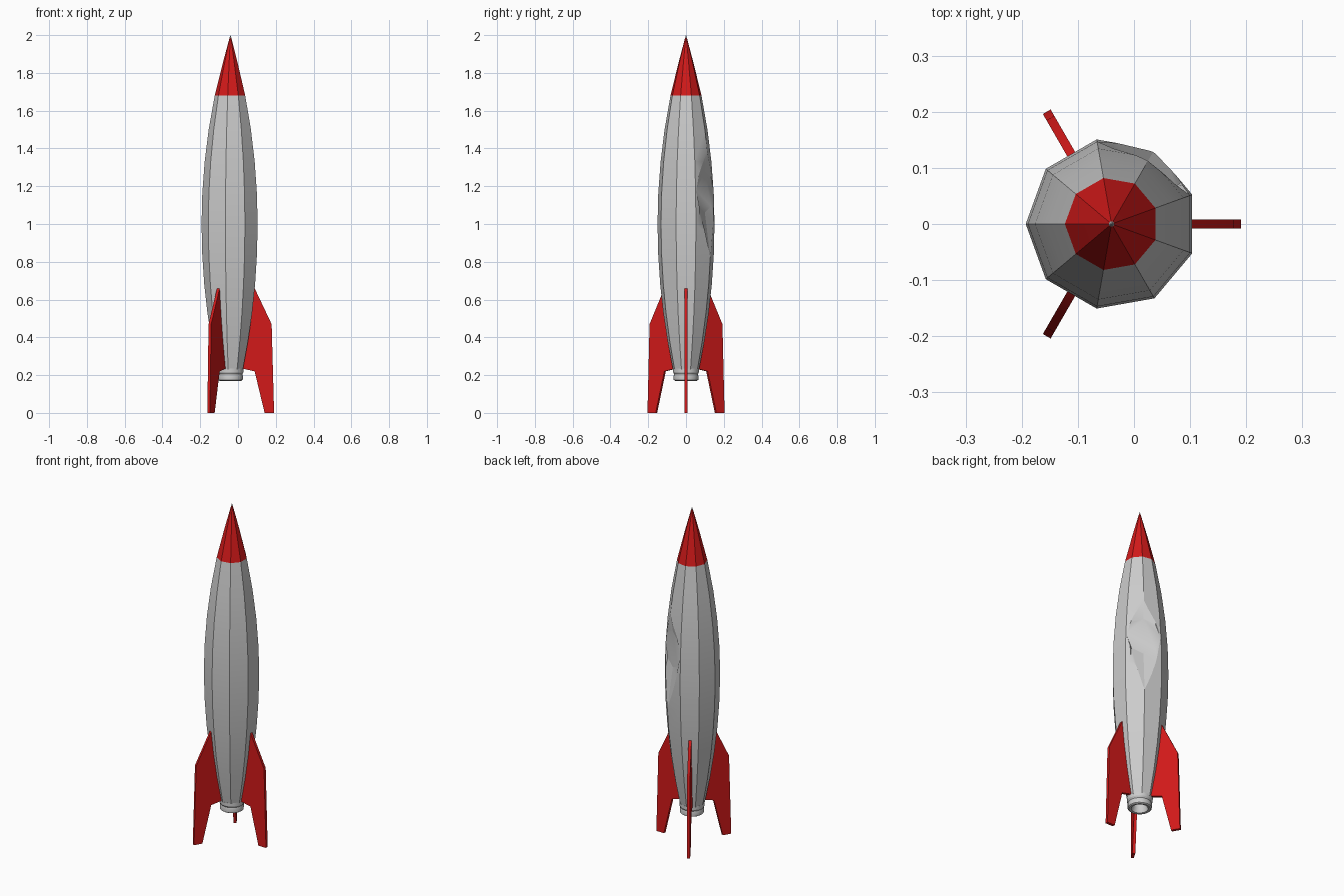
import bpy, bmesh, math
from mathutils import Matrix, Vector

if "Cube" in bpy.data.objects:
    bpy.data.objects.remove(bpy.data.objects["Cube"])

AXIS_X = -0.04          # hull axis is offset so the fins centre the model
SIDES = 9

red = bpy.data.materials.new("red_paint")
red.diffuse_color = (0.65, 0.01, 0.01, 1)
red.use_nodes = True
red.node_tree.nodes["Principled BSDF"].inputs["Base Color"].default_value = red.diffuse_color


def finish(name, bm, mat=None, smooth=True):
    bmesh.ops.remove_doubles(bm, verts=bm.verts, dist=1e-5)
    bmesh.ops.recalc_face_normals(bm, faces=bm.faces)
    me = bpy.data.meshes.new(name)
    bm.to_mesh(me)
    bm.free()
    ob = bpy.data.objects.new(name, me)
    bpy.context.collection.objects.link(ob)
    if mat:
        me.materials.append(mat)
    if smooth:
        smooth_by_angle(ob)
    return ob


def smooth_by_angle(ob):
    bpy.ops.object.select_all(action='DESELECT')
    ob.select_set(True)
    bpy.context.view_layer.objects.active = ob
    bpy.ops.object.shade_smooth_by_angle(angle=math.radians(30))


def lathe(name, profile, sides, mat=None, caps=True, closed=False):
    """Faceted solid from (radius, z) rings; one vertex points to -x."""
    bm = bmesh.new()
    rings = []
    for r, z in profile:
        angles = [math.pi + 2 * math.pi * i / sides for i in range(sides)]
        rings.append([bm.verts.new((AXIS_X + r * math.cos(a), r * math.sin(a), z)) for a in angles])
    pairs = list(zip(rings, rings[1:]))
    if closed:
        pairs.append((rings[-1], rings[0]))
    for lo, hi in pairs:
        for i in range(sides):
            j = (i + 1) % sides
            bm.faces.new((lo[i], lo[j], hi[j], hi[i]))
    if caps and not closed:
        bm.faces.new(rings[0])
        bm.faces.new(rings[-1])
    return finish(name, bm, mat)


# Hull: nine-sided cigar with a parabolic profile
def hull_radius(z):
    return 0.153 - (0.151 if z > 1 else 0.14) * (z - 1.0) ** 2


levels = [0.23, 0.38, 0.53, 0.68, 0.84, 1.0, 1.16, 1.33, 1.5, 1.68]
hull = lathe("hull", [(hull_radius(z), z) for z in levels], SIDES)

# Porthole: flat octagon sunk into the back-right ridge, blended above and below
bm = bmesh.new()
turn = Matrix.Translation((AXIS_X, 0, 0)) @ Matrix.Rotation(math.radians(60), 4, 'Z')
rings = []
for d, ry, rz in ((0.115, 0.093, 0.108), (0.170, 0.125, 0.50)):
    rings.append([bm.verts.new(turn @ Vector((d, ry * math.sin(k * math.pi / 4),
                                             1.17 + rz * math.cos(k * math.pi / 4))))
                  for k in range(8)])
for i in range(8):
    j = (i + 1) % 8
    bm.faces.new((rings[0][i], rings[0][j], rings[1][j], rings[1][i]))
bm.faces.new(rings[0])
bm.faces.new(rings[1])
cutter = finish("porthole_cutter", bm, smooth=False)
cut = hull.modifiers.new("porthole", 'BOOLEAN')
cut.operation = 'DIFFERENCE'
cut.solver = 'EXACT'
cut.object = cutter
bpy.context.view_layer.objects.active = hull
bpy.ops.object.modifier_apply(modifier=cut.name)
bpy.data.objects.remove(cutter)
smooth_by_angle(hull)

# Nose cone with a tiny grey tip
lathe("nose_cone", [(hull_radius(1.68), 1.68), (0.041, 1.85), (0.005, 1.985)], SIDES, red)
lathe("nose_tip", [(0.005, 1.985), (0.0005, 2.0)], SIDES)

# Hollow engine nozzle with a lip
lathe("nozzle", [(0.045, 0.235), (0.069, 0.235), (0.069, 0.215), (0.063, 0.205),
                 (0.066, 0.195), (0.065, 0.175), (0.058, 0.17), (0.046, 0.172),
                 (0.038, 0.20)], 16, closed=True)

# Three fins: swept outline given thickness, repeated around the axis
outline = [(0.118, 0.67), (0.128, 0.66), (0.218, 0.47), (0.231, 0.0), (0.181, 0.0),
           (0.128, 0.22), (0.062, 0.235), (0.05, 0.25)]
for n in range(3):
    bm = bmesh.new()
    face = bm.faces.new([bm.verts.new((r, -0.008, z)) for r, z in outline])
    ext = bmesh.ops.extrude_face_region(bm, geom=[face])
    moved = [v for v in ext["geom"] if isinstance(v, bmesh.types.BMVert)]
    bmesh.ops.translate(bm, verts=moved, vec=(0, 0.016, 0))
    bm.transform(Matrix.Translation((AXIS_X, 0, 0)) @ Matrix.Rotation(n * math.tau / 3, 4, 'Z'))
    finish("fin_%d" % (n + 1), bm, red)
